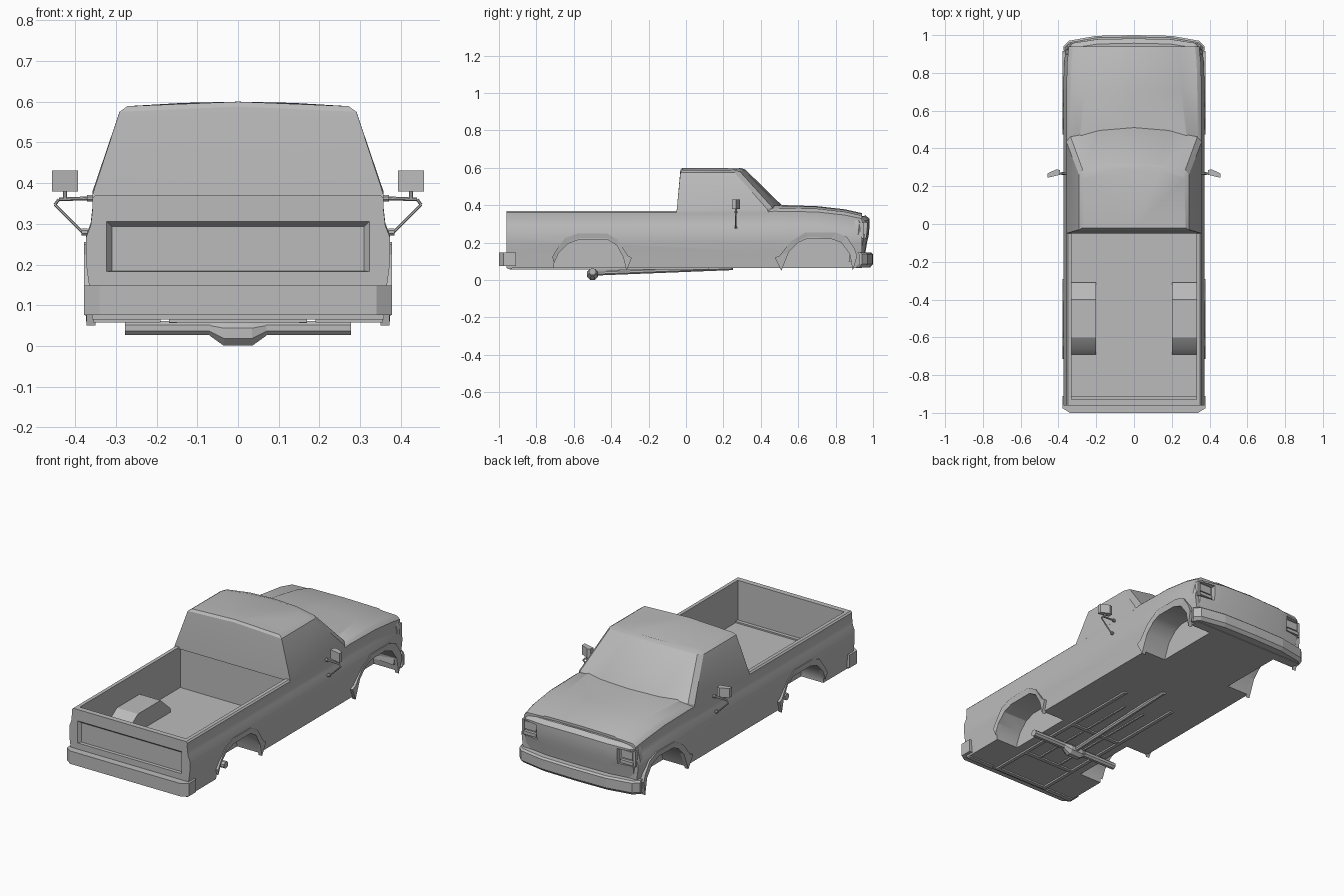
import bpy, bmesh, math
from mathutils import Vector

cube = bpy.data.objects.get("Cube")
if cube:
    bpy.data.objects.remove(cube)

grey = bpy.data.materials.new("plain_grey")
grey.use_nodes = True
grey.diffuse_color = (0.5, 0.5, 0.5, 1)
grey.node_tree.nodes["Principled BSDF"].inputs["Base Color"].default_value = (0.5, 0.5, 0.5, 1)


def loft(name, rings):
    """Closed solid skinned through rings with equal point counts."""
    bm = bmesh.new()
    loops = [[bm.verts.new(p) for p in ring] for ring in rings]
    n = len(loops[0])
    for a, b in zip(loops, loops[1:]):
        for i in range(n):
            j = (i + 1) % n
            bm.faces.new((a[i], a[j], b[j], b[i]))
    bm.faces.new(loops[0])
    bm.faces.new(loops[-1])
    bmesh.ops.recalc_face_normals(bm, faces=bm.faces)
    mesh = bpy.data.meshes.new(name)
    bm.to_mesh(mesh)
    bm.free()
    mesh.materials.append(grey)
    obj = bpy.data.objects.new(name, mesh)
    bpy.context.collection.objects.link(obj)
    return obj


def sym(half):
    """Complete a half outline that starts and ends on the centre plane."""
    return half + [(-x, y, z) for x, y, z in reversed(half) if x > 1e-6]


def box(name, x, y, z):
    return loft(name, [[(a, y[0], z[0]), (a, y[1], z[0]), (a, y[1], z[1]), (a, y[0], z[1])] for a in x])


def prism(name, profile, x0, x1):
    return loft(name, [[(x, y, z) for y, z in profile] for x in (x0, x1)])


def rod(name, a, b, r, sides=8):
    a, b = Vector(a), Vector(b)
    q = (b - a).to_track_quat('Z', 'Y')
    angles = [2 * math.pi * (i + .5) / sides for i in range(sides)]
    return loft(name, [[p + q @ Vector((r * math.cos(t), r * math.sin(t), 0)) for t in angles]
                       for p in (a, b)])


def cut(target, cutter):
    mod = target.modifiers.new("cut", 'BOOLEAN')
    mod.operation, mod.solver, mod.object = 'DIFFERENCE', 'EXACT', cutter
    bpy.context.view_layer.objects.active = target
    bpy.ops.object.modifier_apply(modifier=mod.name)
    bpy.data.objects.remove(cutter)


def smooth(obj, angle=25):
    bpy.ops.object.select_all(action='DESELECT')
    obj.select_set(True)
    bpy.context.view_layer.objects.active = obj
    bpy.ops.object.shade_smooth_by_angle(angle=math.radians(angle))


# Main body: side section swept from tailgate to nose, with a creased bonnet
def section(y, w, edge, centre, crease):
    f = centre - edge
    half = [(0, .065), (.358, .065), (.366, .15), (.373, .2), (.374, edge - .105), (.362, edge - .075),
            (.357, edge - .03), (.358, edge - .008), (.35, edge), (.335, edge + .4 * f),
            (crease, edge + .6 * f), (crease - .012, edge + .85 * f), (0, centre)]
    return sym([(x * w, y, z) for x, z in half])


body = loft("body", [section(*s) for s in (
    (-.96, 1, .37, .37, .3), (.42, 1, .37, .37, .3), (.47, 1, .376, .402, .29),
    (.70, 1, .372, .395, .262), (.85, .99, .355, .378, .245), (.94, .965, .336, .358, .235))])

# Load bed hollow, leaving the wheel humps standing
bed = box("bed_cutter", (-.33, .33), (-.93, -.04), (.14, .5))
hump = [(-.69, .1), (-.69, .16), (-.66, .2), (-.60, .24), (-.40, .24), (-.31, .16), (-.31, .1)]
for s in (-1, 1):
    cut(bed, prism("hump_cutter", hump, s * .2, s * .4))
cut(body, bed)

# Recessed tailgate panel
cut(body, loft("panel_cutter", [
    [(-w, y, lo), (w, y, lo), (w, y, hi), (-w, y, hi)]
    for y, w, lo, hi in ((-.97, .33, .182, .314), (-.943, .31, .184, .293))]))

# Wheel openings and their raised lips
rear_arch = [(-.705, .09), (-.68, .145), (-.63, .195), (-.57, .216), (-.42, .216), (-.37, .185), (-.335, .12), (-.318, .05)]
front_arch = [(.51, .05), (.55, .15), (.60, .2), (.65, .222), (.77, .222), (.83, .2), (.875, .14), (.892, .05)]
rear_lip = [(-.715, .125), (-.69, .165), (-.645, .225), (-.575, .25), (-.425, .25), (-.365, .215), (-.31, .13), (-.29, .12)]
front_lip = [(.475, .12), (.50, .13), (.56, .205), (.64, .255), (.80, .255), (.86, .23), (.90, .17), (.915, .13)]
for name, arch, lip in (("rear", rear_arch, rear_lip), ("front", front_arch, front_lip)):
    for s, side in ((-1, "right"), (1, "left")):
        opening = [(arch[0][0], .03)] + arch + [(arch[-1][0], .03)]
        cut(body, prism("arch_cutter", opening, s * .22, s * .5))
        loft(f"{name}_arch_lip_{side}", [
            [(s * .35, *i), (s * .372, *i), (s * .378, *o), (s * .35, *o)] for i, o in zip(arch, lip)])
smooth(body)

# Cab: lower edge, drip line, roof edge
cab = loft("cab", [sym(r) for r in (
    [(0, -.05, .36), (.358, -.05, .36), (.358, .44, .36), (.335, .465, .375), (.18, .50, .385), (0, .515, .39)],
    [(0, -.05, .37), (.358, -.05, .37), (.358, .435, .378), (.335, .46, .39), (.18, .495, .4), (0, .51, .402)],
    [(0, -.03, .588), (.291, -.03, .575), (.291, .26, .575), (.272, .288, .58), (.145, .31, .588), (0, .318, .59)],
    [(0, -.02, .6), (.272, -.02, .589), (.27, .24, .589), (.255, .258, .59), (.135, .282, .597), (0, .29, .6)])])
smooth(cab)


# Parts that follow a plan outline, stacked in height: nose and bumpers
def stack(name, plan, levels):
    return loft(name, [sym([(x * w, y + dy * (i not in (0, len(plan) - 1) or not crown_end(plan, i)),
                             z + crown * (1 - (x / .36) ** 2)) for i, (x, y) in enumerate(plan)])
                       for z, dy, w, crown in levels])


def crown_end(plan, i):
    return i == len(plan) - 1


nose = stack("nose", [(0, .982), (.2, .978), (.335, .958), (.36, .925), (.36, .9), (0, .9)],
             [(.1, -.03, .985, 0), (.2, -.014, 1, 0), (.24, -.005, 1.005, 0), (.29, 0, .985, .004),
              (.315, 0, .97, .012), (.33, -.025, .95, .018)])
for s in (-1, 1):
    cut(nose, box("lamp_cutter", (s * .25, s * .42), (.938, 1.1), (.222, .308)))
    side = "left" if s > 0 else "right"
    box(f"headlamp_{side}", (s * .265, s * .335), (.93, .95), (.256, .3))
    box(f"indicator_{side}", (s * .26, s * .34), (.93, .957), (.228, .246))
    box(f"lamp_corner_{side}", (s * .338, s * .352), (.92, .95), (.222, .308))
smooth(nose)

stack("front_bumper", [(0, 1), (.2, .996), (.345, .97), (.374, .94), (.374, .925), (0, .925)],
      [(.068, -.015, .98, 0), (.085, 0, 1, 0), (.138, 0, 1, 0), (.147, -.01, .99, 0)])
stack("rear_bumper", [(0, -1), (.34, -1), (.378, -.975), (.378, -.91), (0, -.91)],
      [(.076, 0, 1, 0), (.148, 0, 1, 0)])

# Door mirrors on triangular brackets
for s, side in ((-1, "right"), (1, "left")):
    y = .267
    corner = (s * .45, y, .347)
    rod(f"mirror_top_arm_{side}", (s * .355, y, .363), (s * .44, y, .36), .005)
    rod(f"mirror_elbow_{side}", (s * .44, y, .36), corner, .004)
    rod(f"mirror_lower_arm_{side}", corner, (s * .383, y, .28), .004)
    rod(f"mirror_post_{side}", (s * .425, y, .36), (s * .425, y, .385), .005)
    for z, x in ((.363, .357), (.28, .37)):
        rod(f"mirror_foot_{side}", (s * x, y, z), (s * (x + .014), y, z), .009)
    loft(f"mirror_head_{side}", [
        [(s * .393, .26, z), (s * .457, .245, z), (s * .457, .268, z), (s * .41, .29, z), (s * .393, .285, z)]
        for z in (.379, .431)])

# Running gear and underside frame
rod("rear_axle", (-.277, -.5, .044), (.277, -.5, .044), .019)
octagon = [math.pi * (i + .5) / 4 for i in range(8)]
loft("differential", [[(x, -.5 + r * math.cos(t), z + r * math.sin(t)) for t in octagon]
                      for x, r, z in ((-.07, .019, .043), (-.035, .033, .031), (.035, .033, .031), (.07, .019, .043))])
rod("drive_shaft", (0, -.48, .037), (0, .25, .066), .014)
for s, side in ((-1, "right"), (1, "left")):
    box(f"frame_rail_{side}", (s * .15, s * .17), (-.94, .12), (.056, .08))
    box(f"floor_rib_{side}", (s * .06, s * .07), (-.72, .0), (.058, .08))
    box(f"rear_skirt_{side}", (s * .19, s * .355), (-.955, -.93), (.058, .08))
for y in (-.945, -.72, -.33):
    box("cross_member", (-.17, .17), (y, y + .022), (.057, .08))
